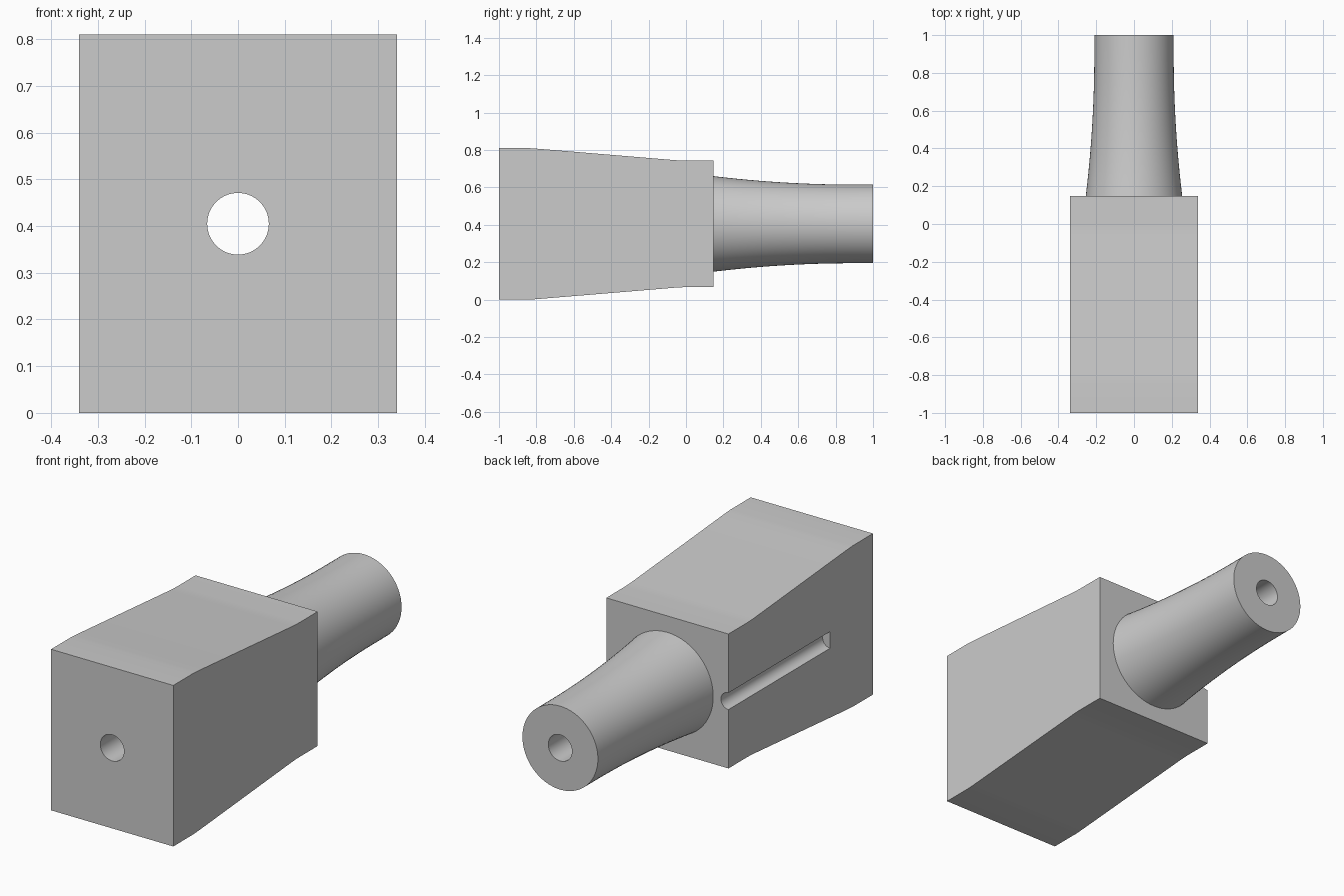
import bpy, bmesh, math
from mathutils import Matrix, Vector

old = bpy.data.objects.get("Cube")
if old:
    bpy.data.objects.remove(old, do_unlink=True)

AXIS_Z = 0.405      # height of the bore axis
HALF_W = 0.34       # half width of the block
SHOULDER = 0.148    # where the block ends and the spigot starts
BORE = 0.066

grey = bpy.data.materials.new("plain_grey")
grey.use_nodes = True
colour = (0.6, 0.6, 0.6, 1)
grey.diffuse_color = colour
grey.node_tree.nodes["Principled BSDF"].inputs["Base Color"].default_value = colour


def add_object(name, bm):
    bmesh.ops.recalc_face_normals(bm, faces=bm.faces)
    mesh = bpy.data.meshes.new(name)
    bm.to_mesh(mesh)
    bm.free()
    mesh.materials.append(grey)
    obj = bpy.data.objects.new(name, mesh)
    bpy.context.collection.objects.link(obj)
    return obj


def activate(obj):
    bpy.ops.object.select_all(action="DESELECT")
    obj.select_set(True)
    bpy.context.view_layer.objects.active = obj


def cut_rod(obj, x, radius, y0, y1):
    """Remove a round rod running along y."""
    bm = bmesh.new()
    place = Matrix.Translation((x, (y0 + y1) / 2, AXIS_Z)) @ Matrix.Rotation(math.pi / 2, 4, "X")
    bmesh.ops.create_cone(bm, cap_ends=True, segments=64, radius1=radius,
                          radius2=radius, depth=y1 - y0, matrix=place)
    cutter = add_object("rod_cutter", bm)
    cutter.hide_render = True
    mod = obj.modifiers.new("cut", "BOOLEAN")
    mod.operation, mod.solver, mod.object = "DIFFERENCE", "EXACT", cutter
    activate(obj)
    bpy.ops.object.modifier_apply(modifier=mod.name)
    bpy.data.objects.remove(cutter, do_unlink=True)


# Block: tapered side profile extruded across x
lower = [(-1, 0), (-0.84, 0), (-0.81, 0.002), (-0.77, 0.005),
         (-0.06, 0.064), (-0.03, 0.066), (0, 0.067), (SHOULDER, 0.067)]
outline = lower + [(y, 2 * AXIS_Z - z) for y, z in reversed(lower)]
bm = bmesh.new()
face = bm.faces.new([bm.verts.new((-HALF_W, y, z)) for y, z in outline])
side = bmesh.ops.extrude_face_region(bm, geom=[face])
bmesh.ops.translate(bm, vec=(2 * HALF_W, 0, 0),
                    verts=[v for v in side["geom"] if isinstance(v, bmesh.types.BMVert)])
block = add_object("block", bm)

# Through bore, and the half-round groove open at the shoulder
cut_rod(block, 0, BORE, -1.2, 0.4)
cut_rod(block, -HALF_W, 0.042, -0.66, 0.4)

# Spigot: flared tube turned about the bore axis
steps = 14
profile = [(BORE, SHOULDER)]
profile += [(0.21 + 0.045 * max(0, (0.9 - y) / 0.75) ** 2, y)
            for y in (SHOULDER + (1 - SHOULDER) * i / steps for i in range(steps + 1))]
profile += [(BORE, 1)]
bm = bmesh.new()
verts = [bm.verts.new((r, y, AXIS_Z)) for r, y in profile]
edges = [bm.edges.new(pair) for pair in zip(verts[1:], verts[2:])]
edges.append(bm.edges.new((verts[-1], verts[0])))
bmesh.ops.spin(bm, geom=verts + edges, cent=Vector((0, 0, AXIS_Z)), axis=(0, 1, 0),
               angle=2 * math.pi, steps=64, use_merge=True)
bmesh.ops.remove_doubles(bm, verts=bm.verts, dist=0.0001)
spigot = add_object("spigot", bm)

for obj in (block, spigot):
    activate(obj)
    bpy.ops.object.shade_smooth_by_angle(angle=math.radians(30))
